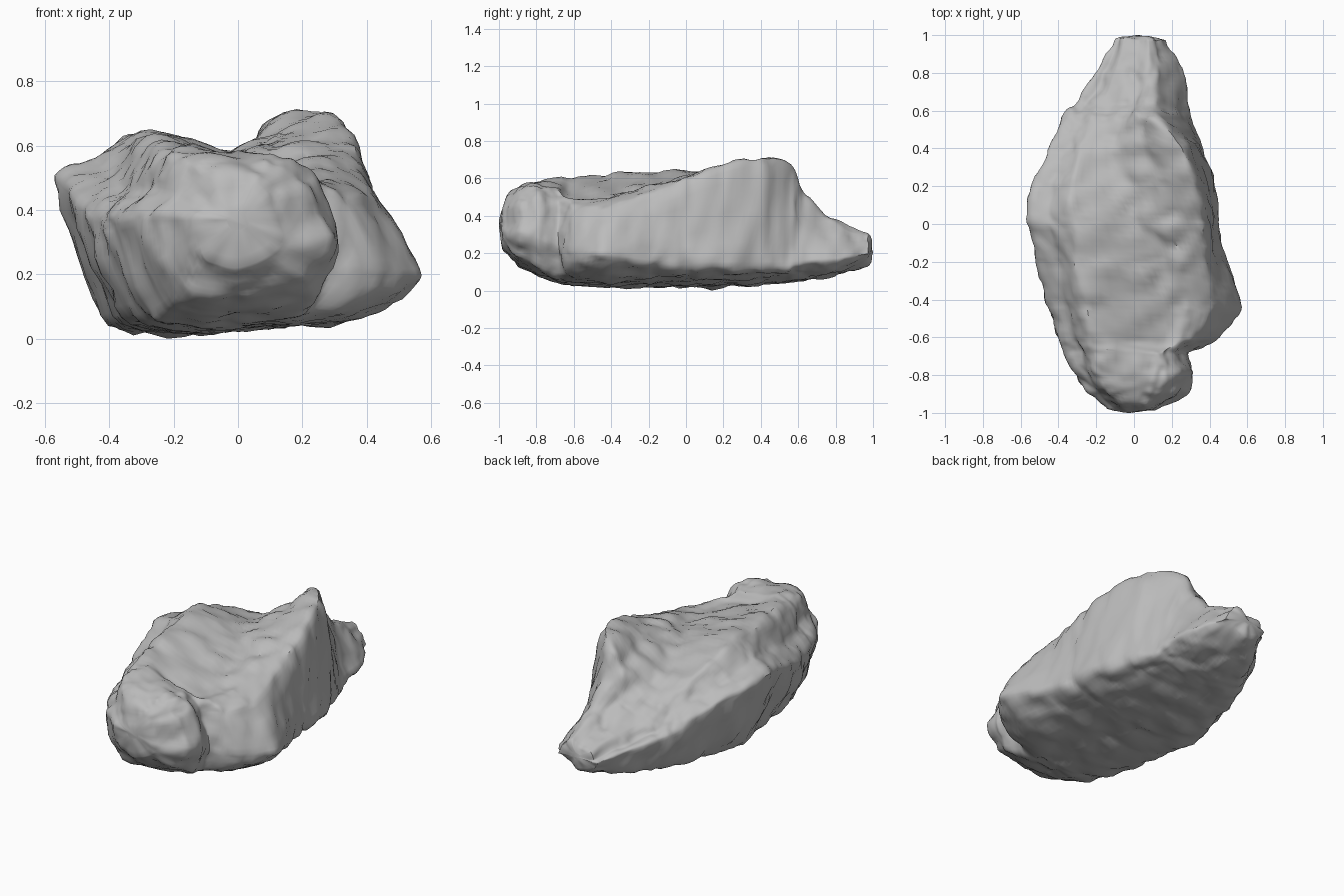
import bpy
import bmesh
from mathutils import Vector, noise

if "Cube" in bpy.data.objects:
    bpy.data.objects.remove(bpy.data.objects["Cube"])

AROUND = 8     # samples between neighbouring section points
ALONG = 8      # samples between neighbouring stations

# Feature lines of the boulder, sampled at stations from front to back
station = [-.98, -.9, -.8, -.69, -.62, -.45, -.2, 0, .2, .4, .55, .63, .8, .97]
right_edge_x = [.14, .28, .32, .29, .44, .57, .49, .44, .42, .36, .31, .29, .26, .17]
right_edge_z = [.32, .3, .28, .22, .19, .19, .16, .15, .15, .15, .15, .16, .17, .19]
peak_x = [.09, .2, .25, .23, .34, .41, .39, .37, .33, .27, .13, .12, .14, .12]
peak_z = [.44, .47, .48, .43, .43, .44, .51, .58, .66, .7, .65, .49, .34, .28]
crease_x = [.01, .04, .09, .12, .16, .16, .09, .01, -.08, -.11, -.08, -.05, .01, .03]
crease_z = [.47, .55, .57, .55, .49, .49, .54, .57, .55, .52, .47, .4, .33, .28]
ridge_x = [-.07, -.15, -.19, -.21, -.22, -.25, -.28, -.31, -.33, -.28, -.24, -.18, -.1, -.05]
ridge_z = [.45, .55, .58, .59, .6, .61, .63, .64, .59, .5, .42, .36, .31, .26]
left_edge_x = [-.14, -.25, -.32, -.38, -.41, -.46, -.52, -.57, -.54, -.45, -.38, -.31, -.2, -.1]
left_edge_z = [.36, .36, .36, .35, .35, .36, .43, .48, .46, .4, .33, .28, .24, .2]
base_z = [.22, .13, .07, .04, .03, .02, .02, .02, .02, .03, .04, .05, .07, .13]


def spline(a, b, c, d, t):
    """Smooth curve from b to c, pulled by its neighbours."""
    m, n = (c - a) * .32, (d - b) * .32
    return (b * (2 * t**3 - 3 * t**2 + 1) + m * (t**3 - 2 * t**2 + t)
            + c * (3 * t**2 - 2 * t**3) + n * (t**3 - t**2))


def section(i):
    """Cross-section through one station, counterclockwise from the base."""
    y, b = station[i], base_z[i]
    lx, rx = left_edge_x[i], right_edge_x[i]
    peak = Vector((peak_x[i], y, peak_z[i]))
    crease = Vector((crease_x[i], y, crease_z[i]))
    ridge = Vector((ridge_x[i], y, ridge_z[i]))
    left = Vector((lx, y, left_edge_z[i]))
    block_top = (peak + crease) / 2 + Vector((0, 0, .025))
    shoulder = (ridge + left) / 2 - Vector((0, 0, .015))
    return [Vector((lx * .7, y, b + .02)), Vector(((lx + rx) * .3, y, b)),
            Vector((rx * .72, y, b + .04)), Vector((rx, y, right_edge_z[i])),
            peak, block_top, crease, ridge, shoulder, left]


def smooth_loop(points):
    n = len(points)
    return [spline(points[k - 1], points[k], points[(k + 1) % n],
                   points[(k + 2) % n], s / AROUND)
            for k in range(n) for s in range(AROUND)]


def smooth_run(rows):
    last = len(rows) - 1
    result = []
    for k in range(last):
        quad = [rows[min(max(k + j, 0), last)] for j in (-1, 0, 1, 2)]
        for s in range(ALONG):
            result.append([spline(*p, s / ALONG) for p in zip(*quad)])
    return result + [rows[-1]]


def roughness(p):
    """Broad lumps, chiselled facets and fine grain."""
    lumps = noise.noise(p * 4.5) * .012
    dents = noise.noise(p * 10 + Vector((3, 1, 7))) * .015
    near = noise.voronoi(p * 6)[0]
    chips = min((near[1] - near[0]) * .025, .014) - .007
    grain = noise.noise(p * 25) * .007
    return lumps + dents + chips + grain


# Loft the sections into a closed skin with rounded ends
rings = smooth_run([smooth_loop(section(i)) for i in range(len(station))])
bm = bmesh.new()
grid = [[bm.verts.new(p) for p in ring] for ring in rings]
count = len(grid[0])


def bridge(first, second):
    for j in range(count):
        k = (j + 1) % count
        bm.faces.new((first[j], first[k], second[k], second[j]))


for front, back in zip(grid, grid[1:]):
    bridge(front, back)

for ring, direction in ((grid[0], -1), (grid[-1], 1)):
    centre = sum((v.co for v in ring), Vector()) / count
    outer = ring
    for scale, push in ((.8, .012), (.5, .02), (.25, .024)):
        offset = Vector((0, direction * push, 0))
        inner = [bm.verts.new(centre + (v.co - centre) * scale + offset) for v in ring]
        bridge(outer, inner)
        outer = inner
    bm.faces.new(outer)
bmesh.ops.recalc_face_normals(bm, faces=bm.faces)

# Weathered surface
bm.normal_update()
moved = [(v, v.co + v.normal * roughness(v.co)) for v in bm.verts]
for v, co in moved:
    v.co = co

# Centre it and stand it on the ground
low = Vector([min(v.co[a] for v in bm.verts) for a in range(3)])
high = Vector([max(v.co[a] for v in bm.verts) for a in range(3)])
foot = Vector(((low.x + high.x) / 2, (low.y + high.y) / 2, low.z))
bmesh.ops.translate(bm, verts=bm.verts, vec=-foot)

mesh = bpy.data.meshes.new("boulder")
bm.to_mesh(mesh)
bm.free()
boulder = bpy.data.objects.new("boulder", mesh)
bpy.context.collection.objects.link(boulder)

# Plain stone colour
stone = bpy.data.materials.new("grey_stone")
stone.use_nodes = True
colour = (.5, .5, .5, 1)
stone.diffuse_color = colour
stone.node_tree.nodes["Principled BSDF"].inputs["Base Color"].default_value = colour
mesh.materials.append(stone)

bpy.context.view_layer.objects.active = boulder
boulder.select_set(True)
bpy.ops.object.shade_smooth_by_angle(angle=.7)
